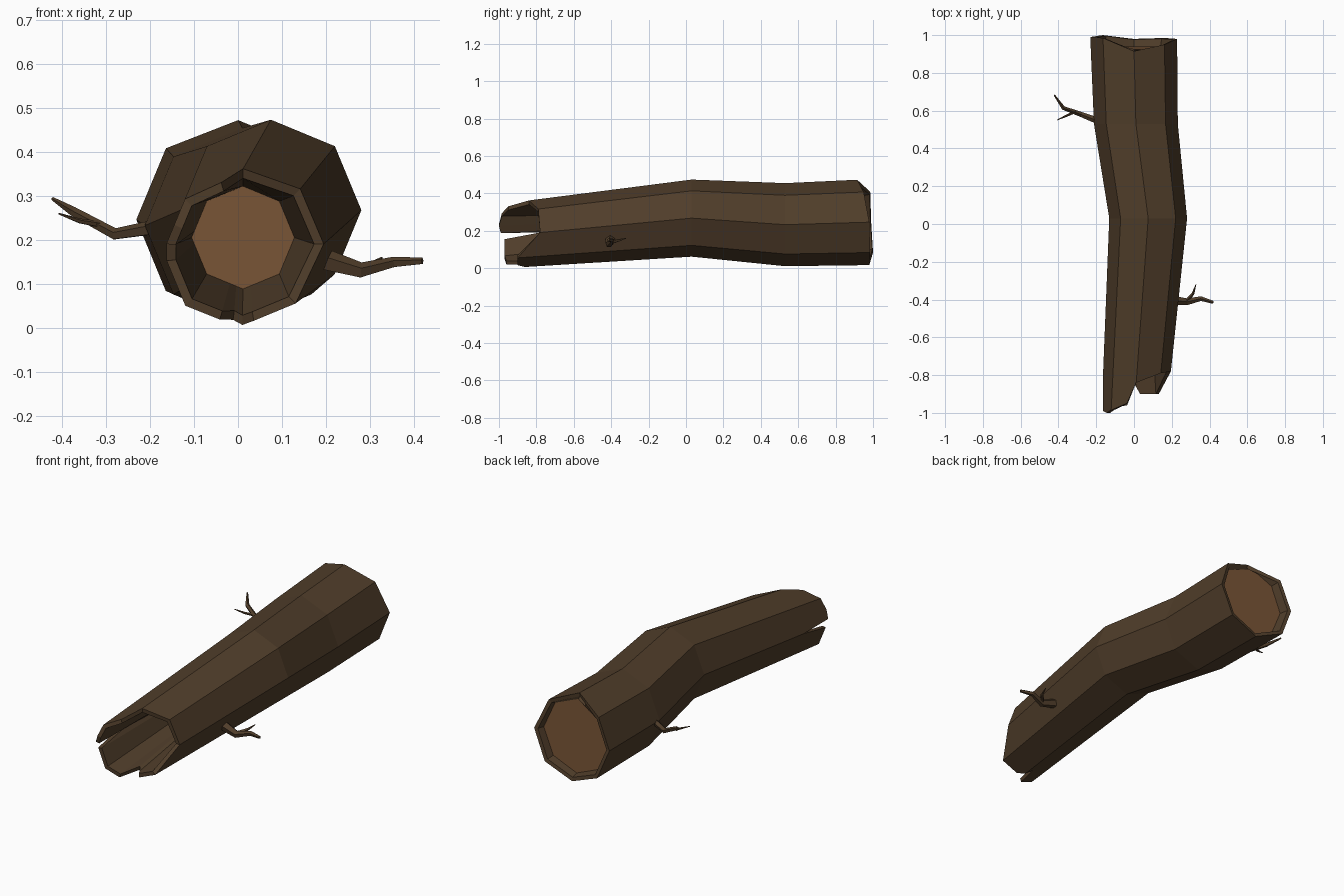
import bpy, bmesh
from math import cos, sin, radians
from mathutils import Vector

if "Cube" in bpy.data.objects:
    bpy.data.objects.remove(bpy.data.objects["Cube"])


def material(name, rgb):
    m = bpy.data.materials.new(name)
    m.diffuse_color = (*rgb, 1)
    m.use_nodes = True
    m.node_tree.nodes["Principled BSDF"].inputs["Base Color"].default_value = m.diffuse_color
    return m


BARK = material("dark bark", (0.080, 0.047, 0.023))
WOOD = material("cut wood", (0.190, 0.090, 0.037))

# Log centre line: y, centre x, centre z, radius
SPINE = [(-1.0, 0.0, 0.17, 0.172), (0.03, 0.075, 0.268, 0.206),
         (0.53, 0.01, 0.233, 0.222), (1.0, -0.002, 0.247, 0.23)]
# Jagged front edge and slanted back edge: angle (0 = right, 90 = top), y
FRONT = [(0, -0.78), (45, -0.79), (90, -0.84), (105, -0.95), (135, -0.985),
         (156, -1.0), (173, -0.99), (180, -0.78), (187, -0.97), (225, -0.97),
         (254, -0.96), (262, -0.83), (280, -0.9), (315, -0.9), (360, -0.78)]
BACK = [(0, 0.98), (45, 0.95), (90, 0.915), (135, 0.985), (180, 0.99),
        (225, 1.0), (270, 0.98), (315, 0.985), (360, 0.98)]


def lerp_table(table, t):
    for a, b in zip(table, table[1:]):
        if t <= b[0]:
            break
    f = (t - a[0]) / (b[0] - a[0])
    return [p + (q - p) * f for p, q in zip(a[1:], b[1:])]


def octagon_point(angle, y, inset=0.0, radius=None):
    cx, cz, r = lerp_table(SPINE, y)
    r = radius or r - inset
    r *= cos(radians(22.5)) / cos(radians(angle % 45 - 22.5))
    return (cx + r * cos(radians(angle)), y, cz + r * sin(radians(angle)))


def finish(bm, name, mats):
    bmesh.ops.recalc_face_normals(bm, faces=bm.faces)
    me = bpy.data.meshes.new(name)
    bm.to_mesh(me)
    bm.free()
    for m in mats:
        me.materials.append(m)
    ob = bpy.data.objects.new(name, me)
    bpy.context.collection.objects.link(ob)
    return ob


def skin(bm, rings):
    """Join successive rings with quads and cap both ends."""
    loops = [[bm.verts.new(p) for p in ring] for ring in rings]
    for a, b in zip(loops, loops[1:]):
        for i in range(len(a)):
            j = (i + 1) % len(a)
            bm.faces.new((a[i], a[j], b[j], b[i]))
    return bm.faces.new(loops[0]), bm.faces.new(loops[-1])


# Hollow log: inner front floor, front rim, bark, back rim, back floor
angles = sorted({a for a, _ in FRONT} | {a for a, _ in BACK})[:-1]
front = {a: lerp_table(FRONT, a)[0] for a in angles}
back = {a: lerp_table(BACK, a)[0] for a in angles}
bm = bmesh.new()
floor = [(x - 0.025, y, z - 0.012) for x, y, z in
         (octagon_point(a, -0.5, radius=0.117) for a in angles)]
caps = skin(bm, [
    floor,
    [octagon_point(a, front[a], 0.022) for a in angles],
    [octagon_point(a, front[a]) for a in angles],
    [octagon_point(a, 0.03) for a in angles],
    [octagon_point(a, 0.53) for a in angles],
    [octagon_point(a, back[a]) for a in angles],
    [octagon_point(a, back[a] - 0.004, 0.02) for a in angles],
    [octagon_point(a, 0.94 if a not in (45, 90) else 0.925, 0.03) for a in angles]])
for f in caps:
    f.material_index = 1
finish(bm, "hollow_log", [BARK, WOOD])


# Branches: tapering five-sided sticks along a path of (x, y, z, radius)
def branch(name, path):
    bm = bmesh.new()
    pts = [Vector(p[:3]) for p in path]
    rings = []
    for i, p in enumerate(pts):
        d = (pts[min(i + 1, len(pts) - 1)] - pts[max(i - 1, 0)]).normalized()
        u = d.cross(Vector((0, 0, 1))).normalized()
        v = u.cross(d)
        r = path[i][3]
        rings.append([p + r * (cos(radians(72 * k + 18)) * u + sin(radians(72 * k + 18)) * v)
                      for k in range(5)])
    skin(bm, rings)
    finish(bm, name, [BARK])


branch("right_branch", [(0.16, -0.40, 0.165, 0.03), (0.28, -0.412, 0.13, 0.019),
                        (0.355, -0.395, 0.149, 0.013), (0.42, -0.415, 0.152, 0.008)])
branch("right_twig", [(0.28, -0.405, 0.135, 0.010), (0.312, -0.37, 0.147, 0.008),
                      (0.328, -0.32, 0.16, 0.002)])
branch("left_branch", [(-0.15, 0.53, 0.235, 0.02), (-0.28, 0.58, 0.213, 0.014),
                       (-0.375, 0.615, 0.265, 0.011), (-0.422, 0.683, 0.294, 0.004)])
branch("left_twig", [(-0.31, 0.595, 0.235, 0.008), (-0.36, 0.572, 0.243, 0.006),
                     (-0.408, 0.55, 0.26, 0.002)])
